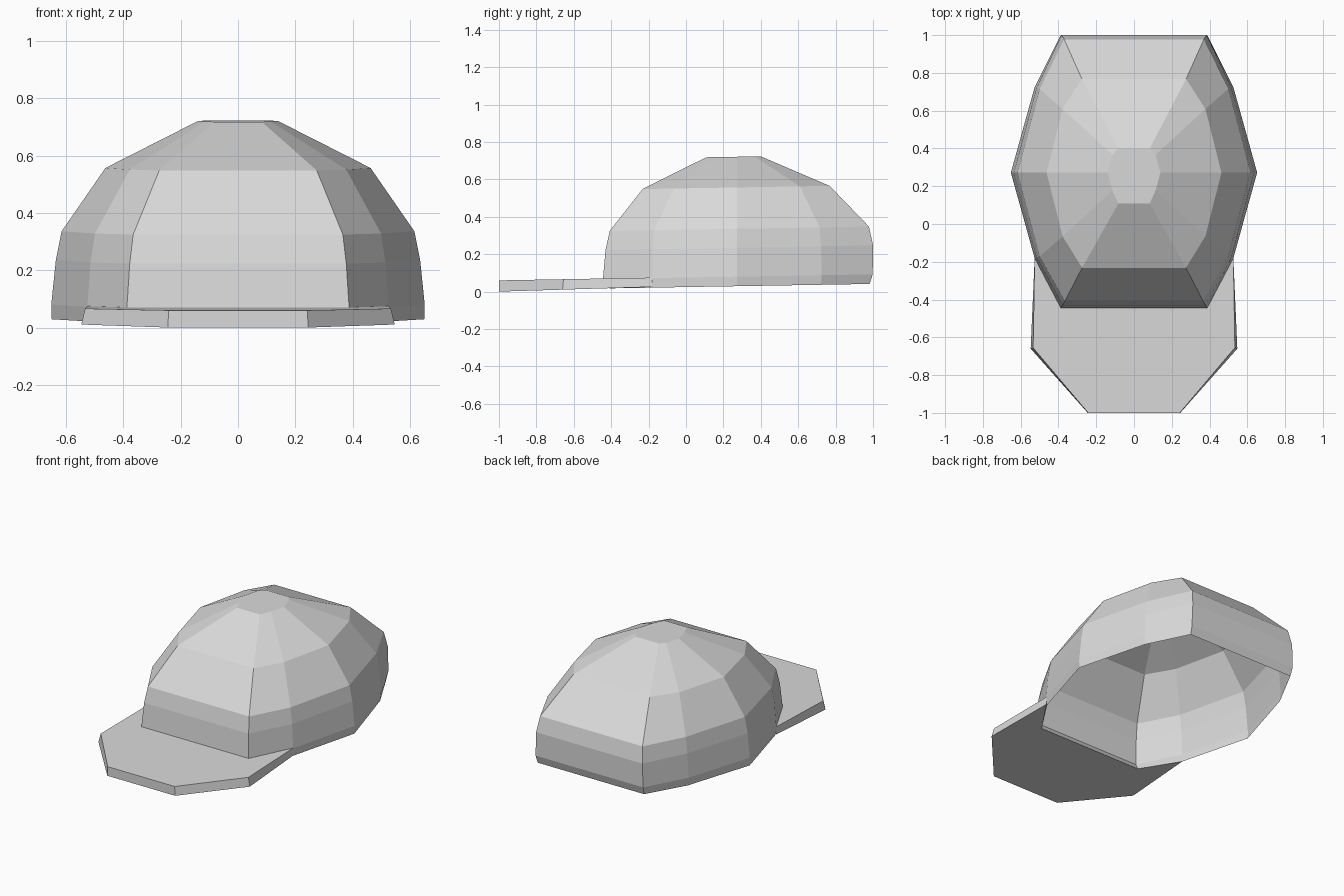
import bpy
import bmesh

if "Cube" in bpy.data.objects:
    bpy.data.objects.remove(bpy.data.objects["Cube"], do_unlink=True)

# One plain grey for the whole cap
GREY = (0.7, 0.7, 0.7, 1.0)
grey = bpy.data.materials.new("light grey cloth")
grey.use_nodes = True
grey.diffuse_color = GREY
grey.node_tree.nodes["Principled BSDF"].inputs["Base Color"].default_value = GREY

TILT = 0.017   # the crown rises gently towards the back
MIDDLE = 0.272  # depth of the widest point of the crown


def mirrored(half):
    """Close a right-hand outline with its reflection across x = 0."""
    return half + [(-x, y) for x, y in reversed(half)]


def bridge(bm, lower, upper, open_edges=()):
    """Join two rings with quads, leaving out any open edges."""
    count = len(lower)
    for i in range(count):
        if i not in open_edges:
            j = (i + 1) % count
            bm.faces.new((lower[i], lower[j], upper[j], upper[i]))


def finish(bm, name):
    bmesh.ops.recalc_face_normals(bm, faces=bm.faces)
    mesh = bpy.data.meshes.new(name)
    bm.to_mesh(mesh)
    bm.free()
    mesh.materials.append(grey)
    obj = bpy.data.objects.new(name, mesh)
    bpy.context.collection.objects.link(obj)


# Crown: ten-sided rings, open underneath, with the front hem tucked in
crown_rings = [
    # height, half widths: front, shoulder, side, back; front, back, shoulder reach
    (0.029, 0.371, 0.522, 0.651, 0.385, -0.408, 0.982, 0.45),
    (0.08, 0.388, 0.526, 0.652, 0.389, -0.444, 0.998, 0.453),
    (0.235, 0.378, 0.515, 0.636, 0.384, -0.43, 1.0, 0.45),
    (0.336, 0.366, 0.499, 0.616, 0.37, -0.408, 0.978, 0.443),
    (0.557, 0.275, 0.378, 0.463, 0.276, -0.232, 0.768, 0.337),
    (0.721, 0.083, 0.114, 0.14, 0.083, 0.108, 0.4, 0.095),
]

bm = bmesh.new()
rings = []
for height, fx, mx, sx, bx, front, back, reach in crown_rings:
    outline = mirrored([(fx, front), (mx, MIDDLE - reach), (sx, MIDDLE),
                        (mx, MIDDLE + reach), (bx, back)])
    rings.append([bm.verts.new((x, y, height + TILT * (y - MIDDLE)))
                  for x, y in outline])
for lower, upper in zip(rings, rings[1:]):
    bridge(bm, lower, upper)
bm.faces.new(rings[-1])
finish(bm, "crown")

# Brim: a thin slab that grows out of the front wall of the crown
brim_layers = [  # height at the tip, rise towards the crown, half outline
    (0.0, 0.031, [(0.245, -1), (0.547, -0.66), (0.526, -0.18), (0.371, -0.408)]),
    (0.06, 0.018, [(0.242, -1), (0.534, -0.655), (0.526, -0.181), (0.388, -0.444)]),
]
bm = bmesh.new()
slab = [[bm.verts.new((x, y, tip + rise * (y + 1))) for x, y in mirrored(half)]
        for tip, rise, half in brim_layers]
bridge(bm, *slab, open_edges=(2, 3, 4))
for a, b, c, d, e, f, g, h in slab:
    # A middle panel and two side wings
    bm.faces.new((a, d, e, h))
    bm.faces.new((a, b, c, d))
    bm.faces.new((e, f, g, h))
finish(bm, "brim")
